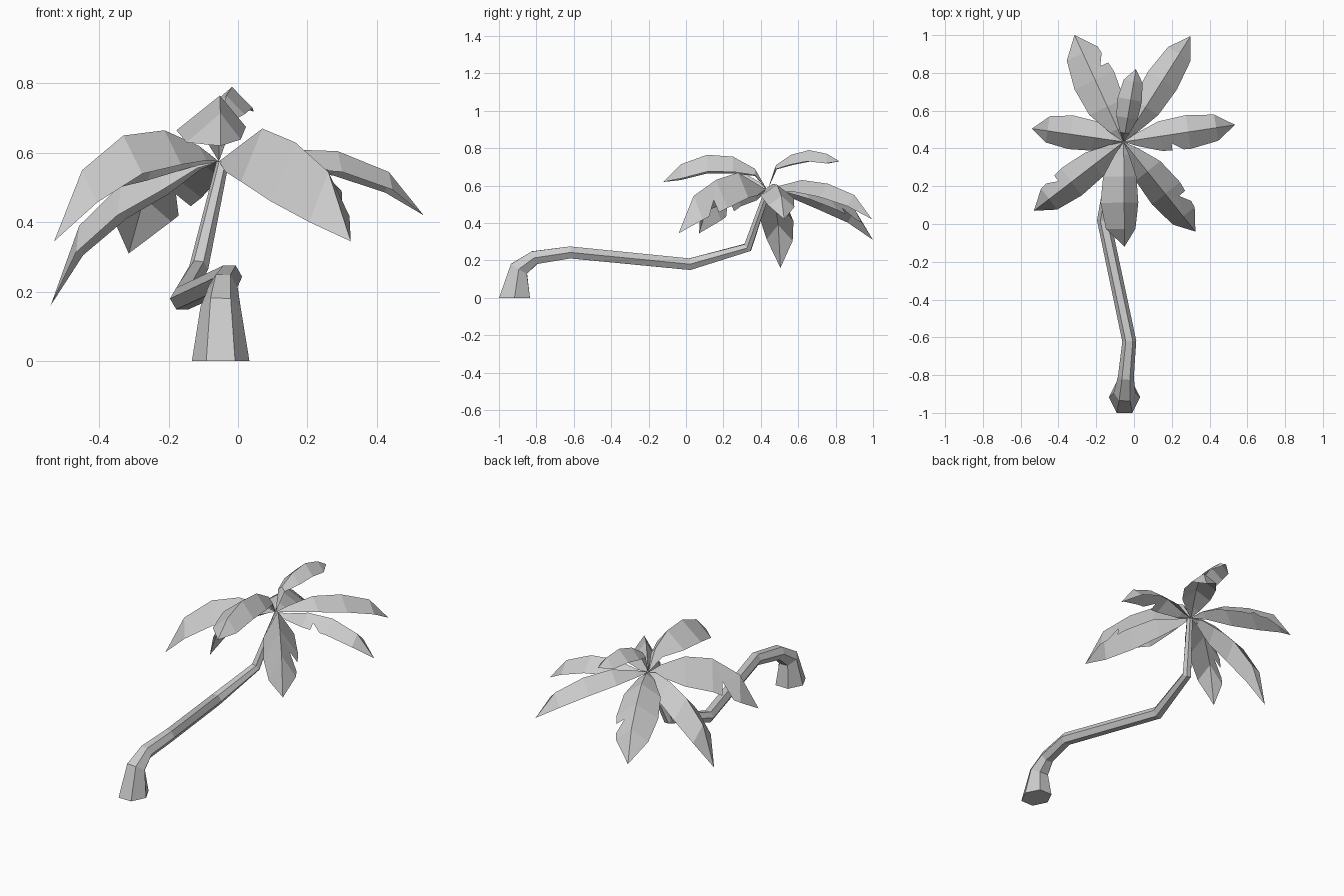
import bpy, math
from mathutils import Vector as V

if "Cube" in bpy.data.objects:
    bpy.data.objects.remove(bpy.data.objects["Cube"])


def make(name, verts, faces):
    mesh = bpy.data.meshes.new(name)
    mesh.from_pydata([tuple(v) for v in verts], [], faces)
    mesh.update()
    ob = bpy.data.objects.new(name, mesh)
    bpy.context.collection.objects.link(ob)
    return ob


# Trunk: six-sided tube along a bent path (x, y, z, radius)
PATH = [(-.05, -.917, 0, .083), (-.05, -.893, .155, .058), (-.043, -.81, .215, .042),
        (-.025, -.62, .243, .037), (-.16, .02, .18, .036), (-.113, .33, .27, .028),
        (-.045, .435, .57, .018)]
pts = [V(p[:3]) for p in PATH]
verts, faces, n = [], [], len(pts)
for i, p in enumerate(pts):
    if i == 0:
        t = V((0, 0, 1))
    elif i == n - 1:
        t = (p - pts[i - 1]).normalized()
    else:
        t = ((p - pts[i - 1]).normalized() + (pts[i + 1] - p).normalized()).normalized()
    u = V((1, 0, 0))
    u = (u - t * u.dot(t)).normalized()
    w = t.cross(u) * (1.15 if i == 0 else 1)
    for k in range(6):
        a = k * math.pi / 3
        verts.append(p + (u * math.cos(a) + w * math.sin(a)) * PATH[i][3])
for i in range(n - 1):
    for k in range(6):
        a, b = i * 6 + k, i * 6 + (k + 1) % 6
        faces.append((a, b, b + 6, a + 6))
faces += [tuple(range(5, -1, -1)), tuple(range(n * 6 - 6, n * 6))]
make("trunk", verts, faces)

# Fronds: folded leaves with a raised midrib, drooping to the tip
ROOT = V((-.055, .435, .575))
STATIONS = (.12, .33, .58, .83)
SPREAD = (.38, .88, 1, .78)
DROOP = (.38, .9, 1, .85)


def frond(name, tip, heights, left_side, right_side, notch=None):
    """Each side is (width, drop), seen looking outward from the crown."""
    tip = V((tip[0], tip[1], heights[-1]))
    flat = V((tip.x - ROOT.x, tip.y - ROOT.y, 0))
    left = V((-flat.y, flat.x, 0)).normalized()
    ridge = [V((ROOT.x, ROOT.y, 0)) + flat * f + V((0, 0, h))
             for f, h in zip(STATIONS, heights)]
    verts = [ROOT, tip] + ridge
    faces = []
    for s, (width, drop) in ((1, left_side), (-1, right_side)):
        e = len(verts)
        verts += [r + left * s * width * k - V((0, 0, drop * d))
                  for r, k, d in zip(ridge, SPREAD, DROOP)]
        side = [(0, 2, e)]
        for i in range(3):
            if notch == (s, i):
                # torn bite in the leaf edge
                a, b = verts[e + i], verts[e + i + 1]
                inner = a.lerp(b, .4).lerp(ridge[i].lerp(ridge[i + 1], .3), .45)
                verts += [a.lerp(b, .35), inner, a.lerp(b, .75)]
                m = len(verts) - 3
                side += [(2 + i, m + 1, m, e + i), (2 + i, 3 + i, m + 1),
                         (3 + i, e + i + 1, m + 2, m + 1)]
            else:
                side.append((2 + i, 3 + i, e + i + 1, e + i))
        side.append((5, 1, e + 3))
        # both halves wind upward
        faces += [f[::-1] for f in side] if s < 0 else side
    make(name, verts, faces)


frond("frond_back_left", (-.315, 1.0), (.60, .60, .55, .47, .31), (.12, .08), (.11, .08), (-1, 2))
frond("frond_right", (.535, .525), (.58, .61, .605, .545, .42), (.09, .07), (.09, .06), (-1, 1))
frond("frond_front_right", (.325, -.04), (.61, .67, .63, .545, .345), (.10, .15), (.09, .17), (1, 2))
frond("frond_front", (-.05, -.12), (.69, .755, .765, .715, .62), (.075, .09), (.125, .10))
frond("frond_front_left", (-.53, .07), (.62, .665, .65, .55, .345), (.09, .11), (.09, .16), (-1, 2))
frond("frond_left", (-.54, .505), (.59, .57, .51, .39, .16), (.08, .09), (.10, .10))
frond("frond_back", (.01, .82), (.71, .765, .79, .77, .73), (.07, .06), (.06, .06))
frond("frond_back_right", (.30, .995), (.60, .63, .61, .55, .42), (.09, .07), (.09, .07))
